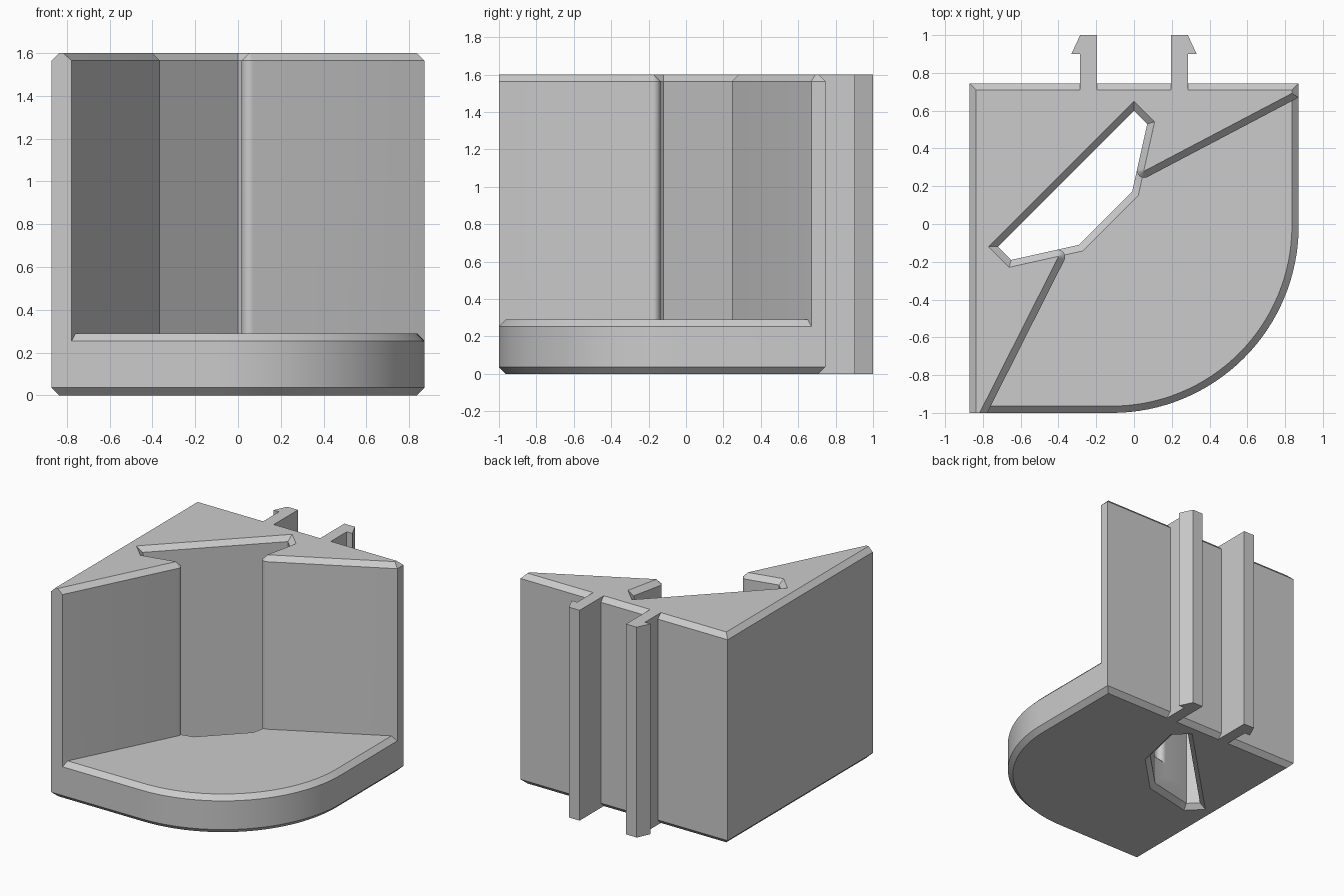
import bpy, bmesh, math
from mathutils import Vector

if "Cube" in bpy.data.objects:
    bpy.data.objects.remove(bpy.data.objects["Cube"], do_unlink=True)

W, FRONT, BACK = 0.872, -1.0, 0.745
TOP, FLOOR, C = 1.6, 0.29, 0.036

grey = bpy.data.materials.new("light_grey")
grey.use_nodes = True
grey.diffuse_color = (0.6, 0.6, 0.6, 1)
grey.node_tree.nodes["Principled BSDF"].inputs["Base Color"].default_value = (0.6, 0.6, 0.6, 1)


def arc(cx, cy, r, a0, a1, n):
    angles = [math.radians(a0 + (a1 - a0) * i / n) for i in range(n + 1)]
    return [(cx + r * math.cos(a), cy + r * math.sin(a)) for a in angles]


def flip(points):
    """Mirror across the diagonal symmetry line, keeping the winding."""
    return [(-0.12 - y, -0.12 - x) for x, y in reversed(points)]


def inset(points, d, keep=()):
    """Move every edge of a counter-clockwise outline inward by d, except kept edges."""
    n, out = len(points), []
    p = [Vector(q) for q in points]
    normals, dist = [], []
    for i in range(n):
        e = (p[(i + 1) % n] - p[i]).normalized()
        normals.append(Vector((-e.y, e.x)))
        dist.append(0 if i in keep else d)
    for i in range(n):
        a, b, da, db = normals[i - 1], normals[i], dist[i - 1], dist[i]
        det = a.x * b.y - a.y * b.x
        out.append(p[i] + Vector((da * b.y - db * a.y, a.x * db - b.x * da)) / det)
    return out


def loft(name, points, sections, keep=()):
    """Closed solid from one outline, with (height, inset) sections."""
    bm = bmesh.new()
    rings = []
    for z, d in sections:
        rings.append([bm.verts.new((q[0], q[1], z)) for q in inset(points, d, keep)])
    n = len(points)
    for lo, hi in zip(rings, rings[1:]):
        for i in range(n):
            j = (i + 1) % n
            bm.faces.new((lo[i], lo[j], hi[j], hi[i]))
    bm.faces.new(rings[0][::-1])
    bm.faces.new(rings[-1])
    bmesh.ops.recalc_face_normals(bm, faces=bm.faces)
    mesh = bpy.data.meshes.new(name)
    bm.to_mesh(mesh)
    bm.free()
    mesh.materials.append(grey)
    obj = bpy.data.objects.new(name, mesh)
    bpy.context.collection.objects.link(obj)
    return obj


def combine(target, other, operation):
    mod = target.modifiers.new(operation.lower(), 'BOOLEAN')
    mod.object, mod.operation, mod.solver = other, operation, 'EXACT'
    bpy.context.view_layer.objects.active = target
    bpy.ops.object.modifier_apply(modifier=mod.name)
    bpy.data.objects.remove(other, do_unlink=True)


# Base plate with a rounded front corner and chamfered rims
plate = [(-W, FRONT)] + arc(-0.118, -0.01, 0.99, -90, 0, 32) + [(W, BACK), (-W, BACK)]
body = loft("corner_block", plate, [(0, C), (C, 0), (FLOOR - C, 0), (FLOOR, C)])

# Diagonal slot through the plate, flared at both ends
half_slot = [(-0.01, 0.17), (0.07, 0.53), (0, 0.60)]
slot = half_slot + flip(half_slot)
cutter = loft("slot_cutter", slot, [(-C, -2 * C), (C, 0), (FLOOR - C, 0), (FLOOR + C, -2 * C)])
combine(body, cutter, 'DIFFERENCE')

# Tall walls around the slot, with rounded lips and a chamfered top
lip = arc(0.0539, 0.2825, 0.038, 167.5, 297.8, 8)
right_side = half_slot[:0:-1] + lip + [(W, 0.67)]
left_side = flip(right_side)
left_side[0] = (-0.777, FRONT)
outline = [(-W, FRONT)] + left_side + right_side + [(W, BACK), (-W, BACK)]
walls = loft("walls", outline, [(0.15, 0), (TOP - C, 0), (TOP, C)], keep=(0,))
combine(body, walls, 'UNION')

# Pair of barbed clips running up the back
hook = [(0.195, 0.7), (0.285, 0.7), (0.285, 0.9), (0.332, 0.9), (0.285, 1.0), (0.195, 1.0)]
for side in (1, -1):
    pts = hook if side > 0 else [(-x, y) for x, y in reversed(hook)]
    combine(body, loft("clip", pts, [(0, 0), (TOP, 0)]), 'UNION')

# Smooth the round parts only
bpy.ops.object.select_all(action='DESELECT')
body.select_set(True)
bpy.context.view_layer.objects.active = body
bpy.ops.object.shade_smooth_by_angle(angle=math.radians(25))
